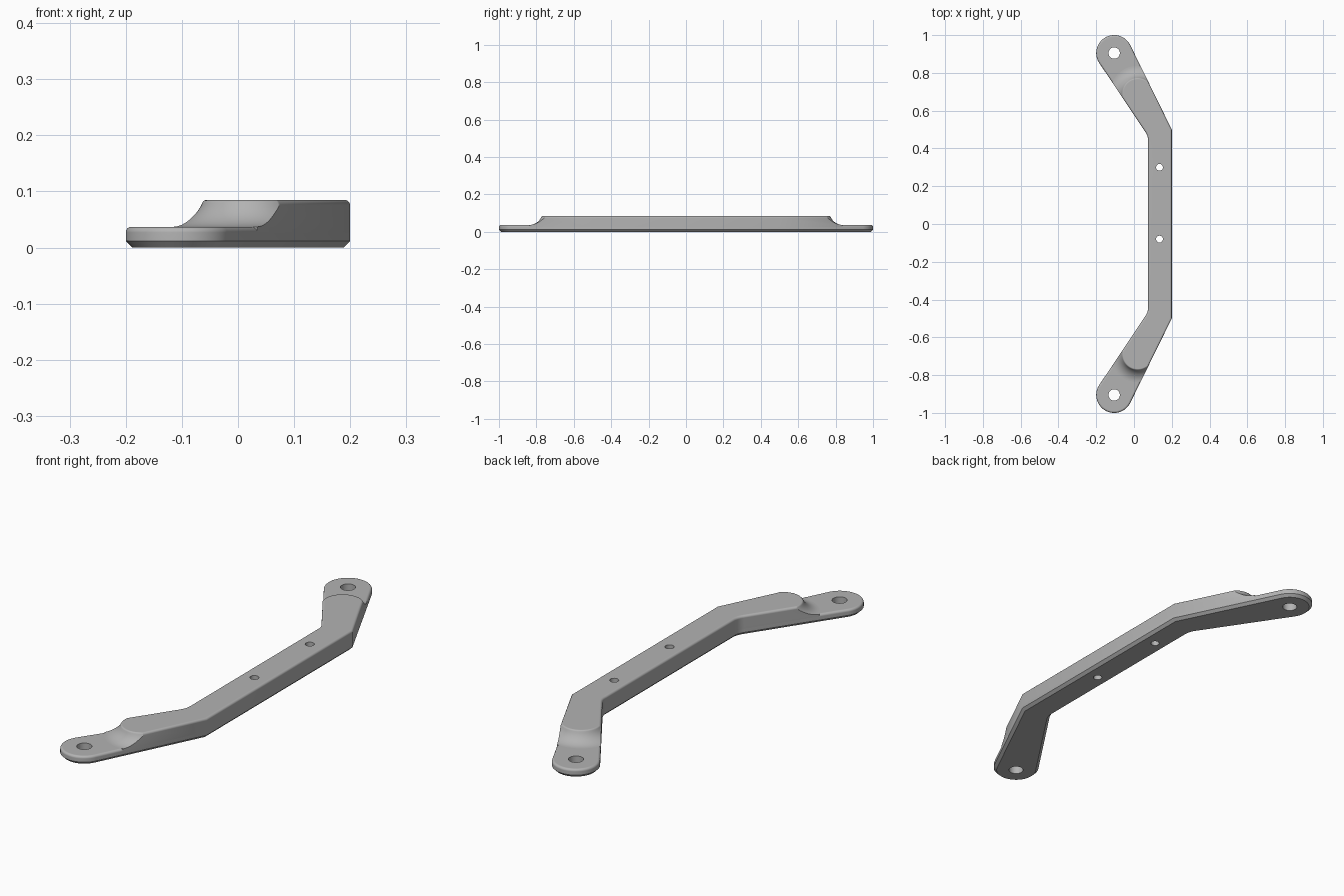
import bpy
import bmesh
from math import acos, atan2, cos, pi, radians, sin, tau
from mathutils import Vector

if "Cube" in bpy.data.objects:
    bpy.data.objects.remove(bpy.data.objects["Cube"])

grey = bpy.data.materials.new("plain_grey")
grey.use_nodes = True
colour = (0.45, 0.45, 0.45, 1)
grey.diffuse_color = colour
grey.node_tree.nodes["Principled BSDF"].inputs["Base Color"].default_value = colour

PLATE_TOP, RIB_TOP, EDGE = 0.037, 0.085, 0.010
PAD, PAD_R = Vector((-0.105, 0.905)), 0.095
OUTER, INNER = Vector((0.2, 0.5)), Vector((0.075, 0.465))
NOSE = Vector((0.02, 0.69))


def loft(name, rings):
    """Closed solid through matching rings of points."""
    bm = bmesh.new()
    rows = [[bm.verts.new(p) for p in ring] for ring in rings]
    n = len(rows[0])
    for a, b in zip(rows, rows[1:]):
        for i in range(n):
            j = (i + 1) % n
            bm.faces.new((a[i], a[j], b[j], b[i]))
    bm.faces.new(rows[0][::-1])
    bm.faces.new(rows[-1])
    bmesh.ops.recalc_face_normals(bm, faces=bm.faces)
    mesh = bpy.data.meshes.new(name)
    bm.to_mesh(mesh)
    bm.free()
    mesh.materials.append(grey)
    obj = bpy.data.objects.new(name, mesh)
    bpy.context.collection.objects.link(obj)
    return obj


def tangent_angle(p, side):
    v = p - PAD
    return atan2(v.y, v.x) + side * acos(PAD_R / v.length)


def make_outline():
    """Bent bar with a round pad at each end, counter-clockwise."""
    start, end = tangent_angle(OUTER, 1), tangent_angle(INNER, -1) + tau
    steps = 40
    half = [OUTER.copy()]
    for i in range(steps + 1):
        a = start + (end - start) * i / steps
        half.append(PAD + PAD_R * Vector((cos(a), sin(a))))
    # Softened inside corner
    before = INNER + (half[-1] - INNER).normalized() * 0.025
    after = INNER - Vector((0, 0.025))
    for i in range(7):
        t = i / 6
        half.append(before * (1 - t) ** 2 + INNER * 2 * t * (1 - t) + after * t * t)
    return half + [Vector((p.x, -p.y)) for p in reversed(half)]


def inset(points, d, z):
    ring = []
    for i, p in enumerate(points):
        e1 = (p - points[i - 1]).normalized()
        e2 = (points[(i + 1) % len(points)] - p).normalized()
        n1, n2 = Vector((-e1.y, e1.x)), Vector((-e2.y, e2.x))
        q = p + (n1 + n2) * d / (1 + n1.dot(n2))
        ring.append((q.x, q.y, z))
    return ring


def rounded_top(points, top):
    rings = []
    for i in range(6):
        a = pi / 2 * i / 5
        rings.append(inset(points, EDGE * (1 - cos(a)), top - EDGE * (1 - sin(a))))
    return rings


def cylinder(x, y, r):
    return loft("hole_cutter", [[(x + r * cos(tau * i / 40), y + r * sin(tau * i / 40), z)
                                 for i in range(40)] for z in (-0.1, 0.2)])


def cove_cutter(side):
    """Half revolution that leaves a round nose with a hollow slope below it."""
    lip, cove = 0.008, 0.07
    profile = [(0.4, 0.02), (0.4, 0.12), (0.076, 0.12)]
    for i in range(5):
        a = radians(70) * i / 4
        profile.append((0.076 + lip * sin(a), RIB_TOP - lip * (1 - cos(a))))
    r0, z0 = profile[-1]
    swing = acos(1 - (z0 - PLATE_TOP) / cove)
    for i in range(1, 13):
        a = swing * (1 - i / 12)
        profile.append((r0 + cove * (sin(swing) - sin(a)), PLATE_TOP + cove * (1 - cos(a))))
    profile.append((profile[-1][0], 0.02))
    aim = PAD - NOSE
    mid = atan2(aim.y, aim.x)
    rings = []
    for i in range(41):
        a = mid - pi / 2 + pi * i / 40
        rings.append([(NOSE.x + r * cos(a), side * (NOSE.y + r * sin(a)), z)
                      for r, z in profile])
    return loft("cove_cutter", rings)


def activate(obj):
    bpy.ops.object.select_all(action="DESELECT")
    obj.select_set(True)
    bpy.context.view_layer.objects.active = obj


def cut(obj, cutters):
    activate(obj)
    for cutter in cutters:
        mod = obj.modifiers.new("cut", "BOOLEAN")
        mod.operation, mod.solver, mod.object = "DIFFERENCE", "EXACT", cutter
        bpy.ops.object.modifier_apply(modifier=mod.name)


outline = make_outline()

# Full-length plate with a chamfered underside
base_plate = loft("base_plate", [inset(outline, 0.012, 0), inset(outline, 0, 0.012)]
                  + rounded_top(outline, PLATE_TOP))

# Thick middle section, sitting where the plate's edge rounding begins
raised_rib = loft("raised_rib", [inset(outline, 0, PLATE_TOP - EDGE)]
                  + rounded_top(outline, RIB_TOP))

# Screw holes and sloped ends
bar_holes = [cylinder(0.135, y, 0.018) for y in (0.3, -0.08)]
pad_holes = [cylinder(PAD.x, s * PAD.y, 0.03) for s in (1, -1)]
coves = [cove_cutter(s) for s in (1, -1)]
cut(base_plate, bar_holes + pad_holes)
cut(raised_rib, coves + bar_holes)
for helper in bar_holes + pad_holes + coves:
    bpy.data.objects.remove(helper)

# Smooth curves, crisp edges
for part in (base_plate, raised_rib):
    activate(part)
    bpy.ops.object.shade_smooth_by_angle(angle=radians(30))
    part.modifiers.new("even_shading", "WEIGHTED_NORMAL").keep_sharp = True
